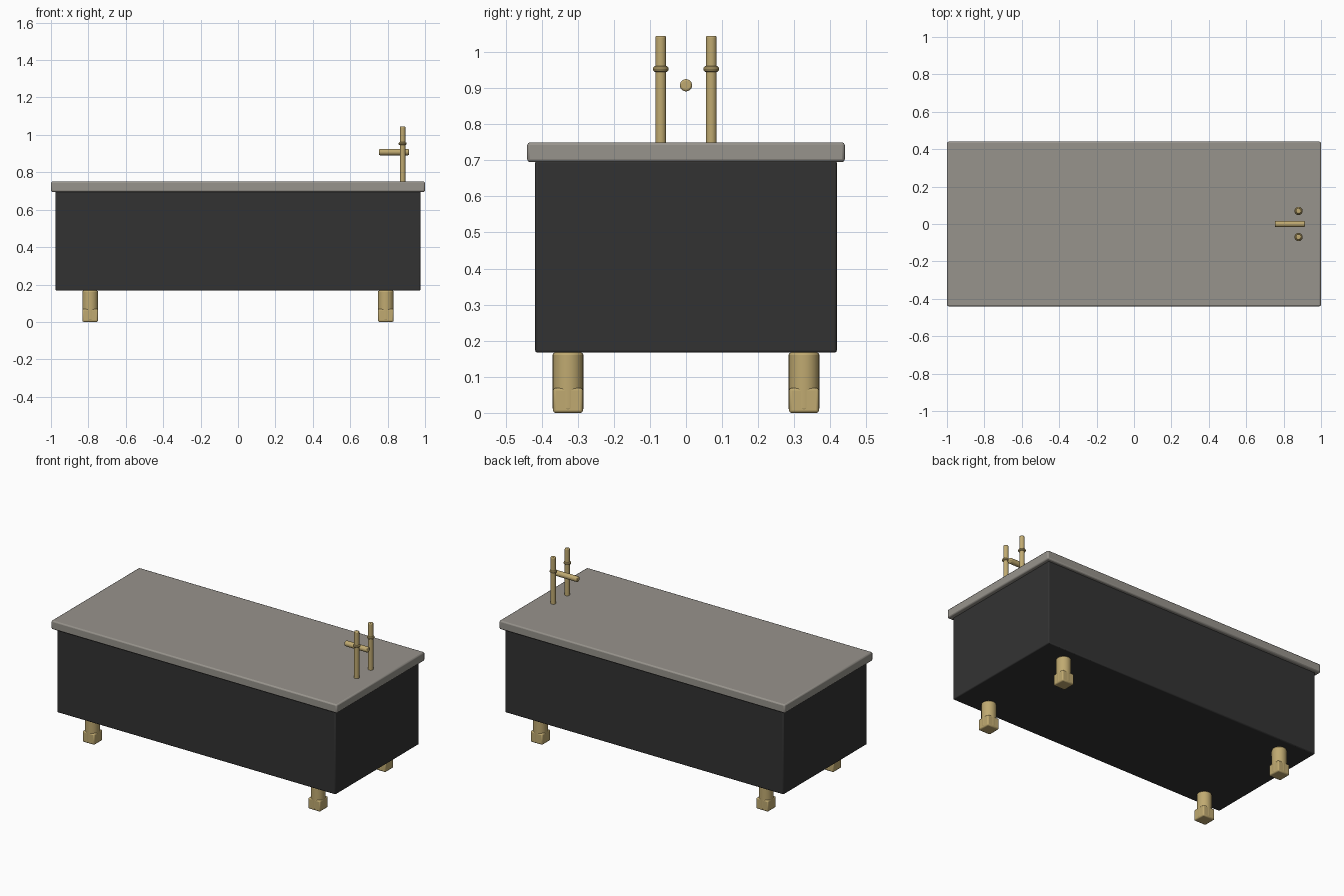
import bpy, math

if "Cube" in bpy.data.objects:
    bpy.data.objects.remove(bpy.data.objects["Cube"])


def material(name, rgb):
    m = bpy.data.materials.new(name)
    m.diffuse_color = (*[(c / 255) ** 2.2 for c in rgb], 1)
    m.use_nodes = True
    m.node_tree.nodes["Principled BSDF"].inputs["Base Color"].default_value = m.diffuse_color
    return m


BLACK = material("charcoal", (54, 54, 54))
GREY = material("warm grey", (150, 146, 139))
BRASS = material("brass", (190, 168, 112))


def finish(obj, name, mat, bevel=0, segments=2):
    obj.name = name
    obj.data.materials.append(mat)
    if bevel:
        b = obj.modifiers.new("bevel", 'BEVEL')
        b.width, b.segments = bevel, segments
        b.limit_method = 'ANGLE'
        b.angle_limit = math.radians(40)
    bpy.ops.object.shade_smooth_by_angle(angle=math.radians(35))
    return obj


def box(name, lo, hi, mat, bevel):
    bpy.ops.mesh.primitive_cube_add(size=1, location=[(a + b) / 2 for a, b in zip(lo, hi)])
    obj = bpy.context.object
    obj.scale = [b - a for a, b in zip(lo, hi)]
    bpy.ops.object.transform_apply(location=False, rotation=False, scale=True)
    return finish(obj, name, mat, bevel)


def rod(name, centre, radius, length, mat, bevel, rot=(0, 0, 0)):
    bpy.ops.mesh.primitive_cylinder_add(vertices=24, radius=radius, depth=length,
                                        location=centre, rotation=rot)
    return finish(bpy.context.object, name, mat, bevel)


# Tub body and flat rim slab
box("tub_body", (-0.975, -0.418, 0.167), (0.975, 0.418, 0.70), BLACK, 0.006)
box("rim_slab", (-1, -0.44, 0.695), (1, 0.44, 0.75), GREY, 0.008)

# Feet: round leg with a square shoe
for sx, end in ((-1, "left"), (1, "right")):
    for sy, side in ((-1, "front"), (1, "back")):
        x, y = sx * 0.79, sy * 0.327
        rod(f"{side}_{end}_leg", (x, y, 0.0865), 0.0425, 0.161, BRASS, 0.006)
        box(f"{side}_{end}_shoe", (x - 0.0415, y - 0.0415, 0),
            (x + 0.0415, y + 0.0415, 0.069), BRASS, 0.007)

# Tap: two risers with collars, and the spout between them
for y, side in ((-0.07, "front"), (0.07, "back")):
    rod(f"{side}_riser", (0.88, y, 0.893), 0.015, 0.304, BRASS, 0.005)
    bpy.ops.mesh.primitive_torus_add(location=(0.88, y, 0.953), major_radius=0.0135,
                                     minor_radius=0.0085, major_segments=24, minor_segments=10)
    finish(bpy.context.object, f"{side}_riser_collar", BRASS)
rod("spout", (0.834, 0, 0.908), 0.017, 0.16, BRASS, 0.005, (0, math.pi / 2, 0))
